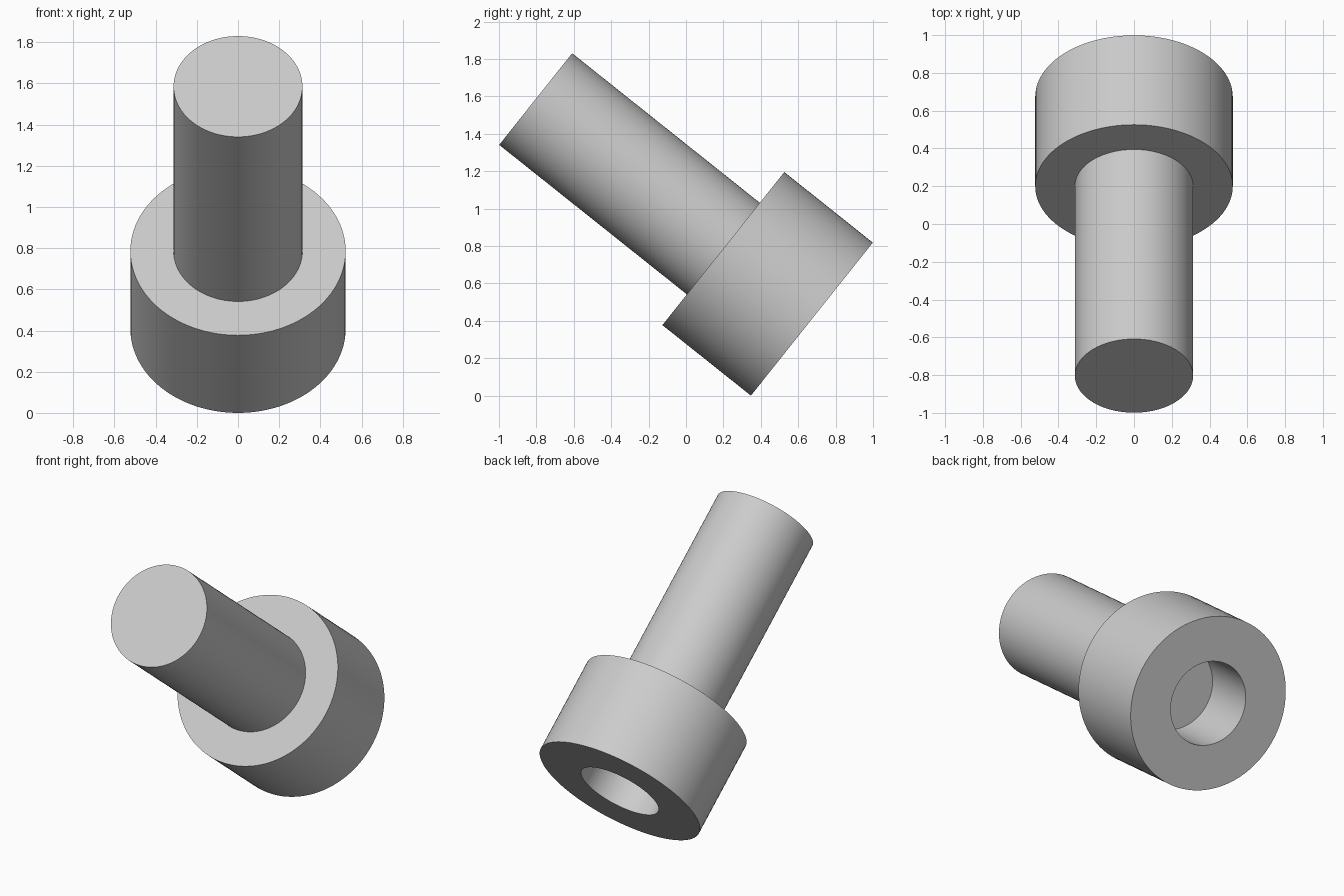
import bpy, bmesh, math
from mathutils import Matrix, Vector

if "Cube" in bpy.data.objects:
    bpy.data.objects.remove(bpy.data.objects["Cube"], do_unlink=True)

SEGMENTS = 96
HEAD_R, HEAD_LEN = 0.523, 0.605
SHANK_R, TOTAL_LEN = 0.313, 1.888
SOCKET_R, SOCKET_DEPTH = 0.253, 0.384

# Plain grey metal
grey = bpy.data.materials.new("grey_metal")
grey.use_nodes = True
colour = (0.6, 0.6, 0.6, 1)
grey.diffuse_color = colour
grey.node_tree.nodes["Principled BSDF"].inputs["Base Color"].default_value = colour

# Half section of the bolt as (radius, height), socket floor to shank tip
profile = [
    (0, SOCKET_DEPTH), (SOCKET_R, SOCKET_DEPTH), (SOCKET_R, 0),
    (HEAD_R, 0), (HEAD_R, HEAD_LEN), (SHANK_R, HEAD_LEN),
    (SHANK_R, TOTAL_LEN), (0, TOTAL_LEN),
]

# Turn the section around the axis
bm = bmesh.new()
verts = [bm.verts.new((r, 0, h)) for r, h in profile]
edges = [bm.edges.new(pair) for pair in zip(verts, verts[1:])]
bmesh.ops.spin(bm, geom=verts + edges, cent=(0, 0, 0), axis=(0, 0, 1),
               angle=math.tau, steps=SEGMENTS, use_duplicate=False)
bmesh.ops.remove_doubles(bm, verts=bm.verts, dist=1e-4)
bmesh.ops.recalc_face_normals(bm, faces=bm.faces)

# Lean the shank forward, with the head resting on its lower rim
axis = Vector((0, -0.782, 0.623))
tilt = Vector((0, 0, 1)).rotation_difference(axis).to_matrix().to_4x4()
bmesh.ops.transform(bm, matrix=tilt, verts=bm.verts)
ys = [v.co.y for v in bm.verts]
zs = [v.co.z for v in bm.verts]
shift = Vector((0, -(min(ys) + max(ys)) / 2, -min(zs)))
bmesh.ops.transform(bm, matrix=Matrix.Translation(shift), verts=bm.verts)

mesh = bpy.data.meshes.new("socket_bolt")
bm.to_mesh(mesh)
bm.free()
mesh.materials.append(grey)
bolt = bpy.data.objects.new("socket_bolt", mesh)
bpy.context.collection.objects.link(bolt)

bpy.ops.object.select_all(action="DESELECT")
bolt.select_set(True)
bpy.context.view_layer.objects.active = bolt
bpy.ops.object.shade_smooth_by_angle(angle=math.radians(30))
